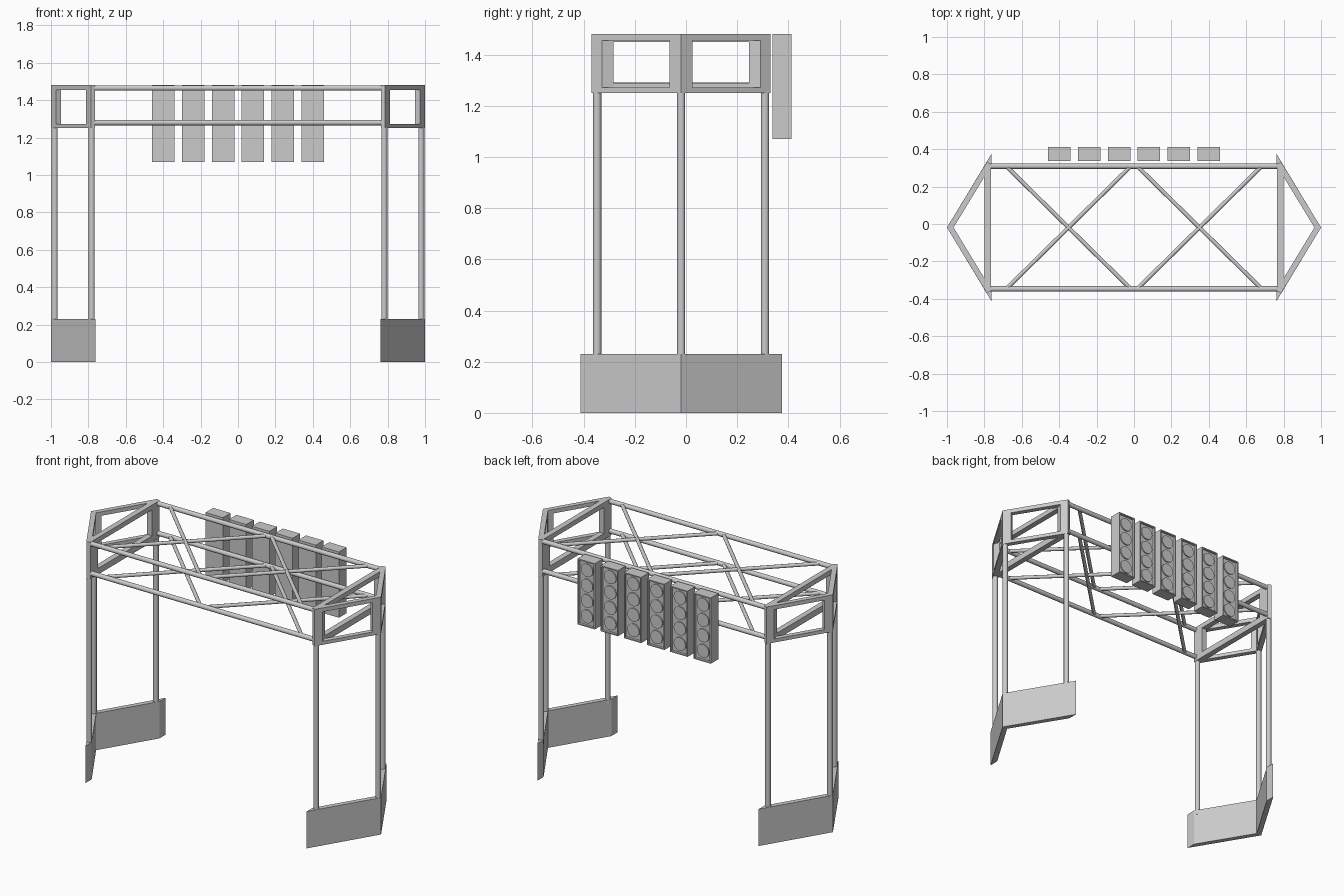
import bpy, bmesh
from mathutils import Vector

if "Cube" in bpy.data.objects:
    bpy.data.objects.remove(bpy.data.objects["Cube"])

CY = -0.019          # centre line of the frame in y
TOP, LOW = 1.465, 1.28


def finish(bm, name, smooth=False):
    bmesh.ops.recalc_face_normals(bm, faces=bm.faces)
    me = bpy.data.meshes.new(name)
    bm.to_mesh(me)
    bm.free()
    if smooth:
        for p in me.polygons:
            p.use_smooth = len(p.vertices) == 4
    ob = bpy.data.objects.new(name, me)
    bpy.context.collection.objects.link(ob)
    return ob


def prism(name, pts, z0, z1, sx=1, sy=1):
    """Extrude a plan outline (x, offset from centre line) upward."""
    bm = bmesh.new()
    f = bm.faces.new([bm.verts.new((sx * x, CY + sy * y, z0)) for x, y in pts])
    r = bmesh.ops.extrude_face_region(bm, geom=[f])
    vs = [v for v in r["geom"] if isinstance(v, bmesh.types.BMVert)]
    bmesh.ops.translate(bm, verts=vs, vec=(0, 0, z1 - z0))
    return finish(bm, name)


def tube(name, a, b, r, seg=16):
    a, b = Vector(a), Vector(b)
    bm = bmesh.new()
    bmesh.ops.create_cone(bm, cap_ends=True, segments=seg, radius1=r, radius2=r,
                          depth=(b - a).length)
    ob = finish(bm, name, True)
    ob.location = (a + b) / 2
    ob.rotation_euler = (b - a).to_track_quat('Z', 'Y').to_euler()
    return ob


# End towers, mirrored left and right
foot = [(1, 0), (.762, .394), (.762, .334), (.965, 0), (.762, -.334), (.762, -.394)]
tip_post = [(1, 0), (.973, .045), (.947, .029), (.965, 0), (.947, -.029), (.973, -.045)]
corner_post = [(.787, .35), (.765, .34), (.765, .265), (.80, .265), (.812, .31)]
rail = [(.973, .045), (.812, .31), (.786, .294), (.947, .029)]
cross = [(.765, -.265), (.80, -.265), (.80, .265), (.765, .265)]
for sx, side in ((1, "right"), (-1, "left")):
    prism(f"{side}_foot_panel", foot, 0, .23, sx)
    prism(f"{side}_tip_post", tip_post, 1.25, 1.48, sx)
    tube(f"{side}_tip_leg", (sx * .98, CY, .2), (sx * .98, CY, 1.26), .016)
    prism(f"{side}_cross_bar_low", cross, 1.25, 1.288, sx)
    prism(f"{side}_cross_bar_top", cross, 1.45, 1.48, sx)
    for sy, fb in ((1, "back"), (-1, "front")):
        prism(f"{side}_{fb}_corner_post", corner_post, 1.25, 1.48, sx, sy)
        prism(f"{side}_{fb}_rail_low", rail, 1.25, 1.272, sx, sy)
        prism(f"{side}_{fb}_rail_top", rail, 1.455, 1.48, sx, sy)
        y = CY + sy * .328
        tube(f"{side}_{fb}_leg", (sx * .782, y, .2), (sx * .782, y, 1.26), .016)

# Long beams and crossed braces on both levels
for z, lvl in ((TOP, "top"), (LOW, "low")):
    for sy, fb in ((1, "back"), (-1, "front")):
        y = CY + sy * .328
        tube(f"{lvl}_{fb}_beam", (-.775, y, z), (.775, y, z), .0145)
        for sx, side in ((1, "right"), (-1, "left")):
            tube(f"{lvl}_{side}_{fb}_brace", (sx * .68, CY + sy * .325, z),
                 (sx * .02, CY - sy * .325, z), .011, 12)

# Signal lamps: housings with a recessed back face and four round lenses
Y0, Y1, Z0, Z1, HW = .338, .413, 1.07, 1.48, .06
REC = .014
for i in range(6):
    cx = (i - 2.5) * .16
    bm = bmesh.new()
    bmesh.ops.create_cube(bm, size=1)
    for v in bm.verts:
        v.co = (cx + v.co.x * 2 * HW, (Y0 + Y1) / 2 + v.co.y * (Y1 - Y0),
                (Z0 + Z1) / 2 + v.co.z * (Z1 - Z0))
    bm.normal_update()
    back = [f for f in bm.faces if f.normal.y > .9]
    bmesh.ops.inset_region(bm, faces=back, thickness=.01)
    r = bmesh.ops.extrude_face_region(bm, geom=back)
    vs = [v for v in r["geom"] if isinstance(v, bmesh.types.BMVert)]
    bmesh.ops.delete(bm, geom=[f for f in back if f.is_valid], context='FACES')
    bmesh.ops.translate(bm, verts=vs, vec=(0, -REC, 0))
    finish(bm, f"lamp_housing_{i + 1}")
    for j in range(4):
        z = (Z0 + Z1) / 2 + (j - 1.5) * .096
        y = Y1 - REC
        tube(f"lamp_lens_{i + 1}_{j + 1}", (cx, y - .004, z), (cx, y + .007, z), .041, 24)
